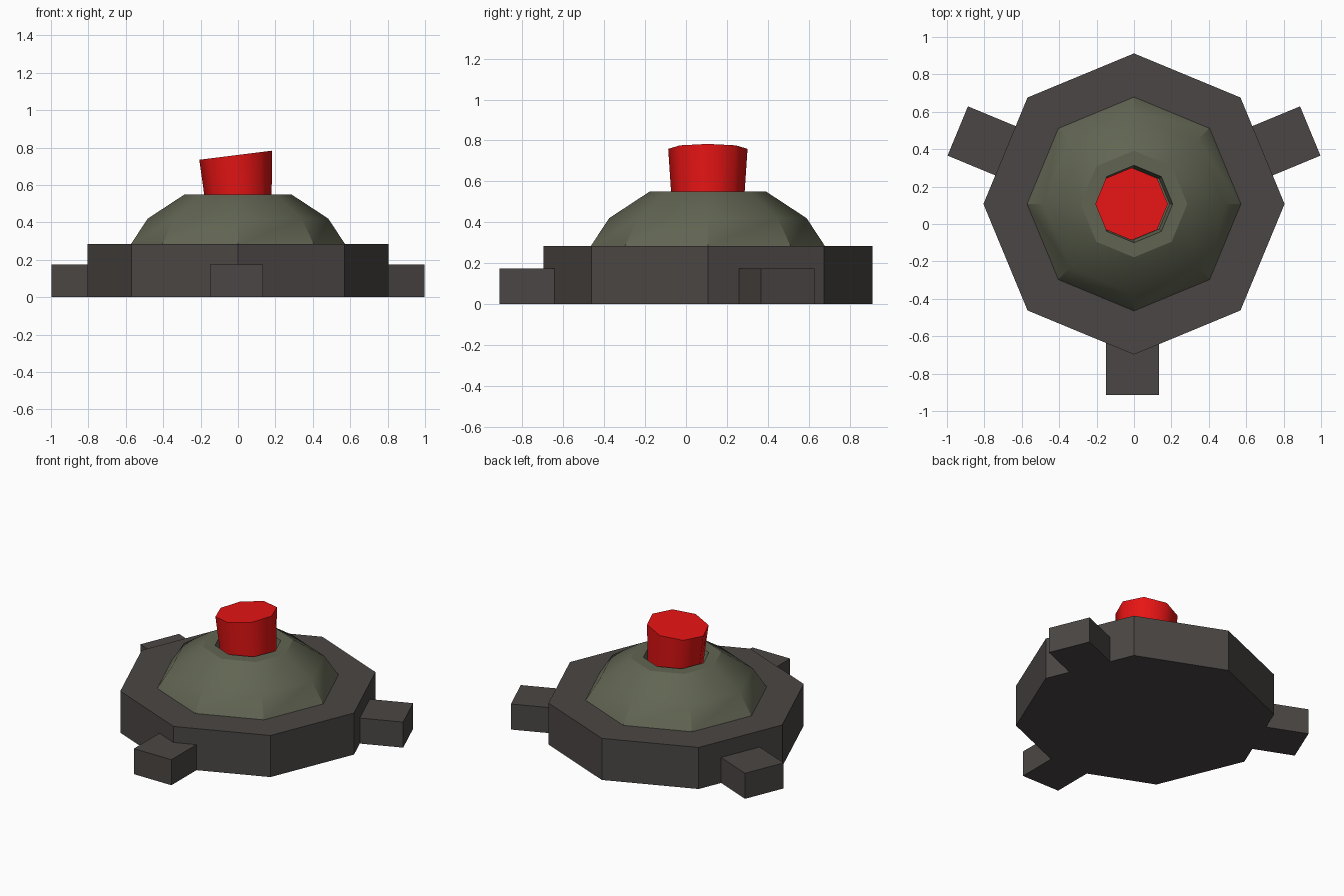
import bpy, bmesh
from math import cos, sin, pi, radians

if "Cube" in bpy.data.objects:
    bpy.data.objects.remove(bpy.data.objects["Cube"])

CY = 0.107   # body axis sits slightly behind the origin
SIDES = 8


def material(name, rgb):
    m = bpy.data.materials.new(name)
    m.diffuse_color = (*rgb, 1)
    m.use_nodes = True
    m.node_tree.nodes["Principled BSDF"].inputs["Base Color"].default_value = m.diffuse_color
    return m


def finish(name, bm, mat, smooth=False):
    bmesh.ops.recalc_face_normals(bm, faces=bm.faces)
    mesh = bpy.data.meshes.new(name)
    bm.to_mesh(mesh)
    bm.free()
    mesh.materials.append(mat)
    ob = bpy.data.objects.new(name, mesh)
    bpy.context.collection.objects.link(ob)
    if smooth:
        bpy.ops.object.select_all(action='DESELECT')
        ob.select_set(True)
        bpy.context.view_layer.objects.active = ob
        bpy.ops.object.shade_smooth_by_angle(angle=radians(46 if name == "button" else 30))
    return ob


def loft(name, rings, mat, smooth=False):
    """Octagonal loft; each ring is (radius, z, x offset, z slope along x)."""
    bm = bmesh.new()
    loops = []
    for r, z, ox, slope in rings:
        pts = [(r * cos(2 * pi * i / SIDES), r * sin(2 * pi * i / SIDES)) for i in range(SIDES)]
        loops.append([bm.verts.new((ox + x, CY + y, z + slope * x)) for x, y in pts])
    for a, b in zip(loops, loops[1:]):
        for i in range(SIDES):
            j = (i + 1) % SIDES
            bm.faces.new((a[i], a[j], b[j], b[i]))
    bm.faces.new(loops[0])
    bm.faces.new(loops[-1])
    return finish(name, bm, mat, smooth)


def foot(name, angle, shift=0.0):
    """Block sticking out of the base in the given direction."""
    bm = bmesh.new()
    bmesh.ops.create_cube(bm, size=1)
    inner, outer, width, height = 0.6, 1.02, 0.285, 0.175
    for v in bm.verts:
        v.co.x = inner if v.co.x < 0 else outer
        v.co.y = v.co.y * width + shift
        v.co.z = 0 if v.co.z < 0 else height
    ob = finish(name, bm, dark)
    ob.location.y = CY
    ob.rotation_euler.z = radians(angle)
    return ob


dark = material("dark_metal", (0.07, 0.062, 0.058))
green = material("olive", (0.12, 0.13, 0.085))
red = material("red", (0.8, 0.007, 0.007))

# Octagonal base slab
loft("base", [(0.805, 0, 0, 0), (0.805, 0.285, 0, 0)], dark)

# Three feet around the base
foot("front_foot", -90, -0.008)
foot("right_foot", 22.5)
foot("left_foot", 157.5)

# Dome with a flat rim and a socket for the button
loft("dome", [(0.575, 0.28, 0, 0), (0.483, 0.42, 0, 0), (0.285, 0.55, 0, 0),
              (0.207, 0.55, 0, 0), (0.19, 0.47, 0, 0)], green, True)

# Button with a slanted top
loft("button", [(0.174, 0.46, 0.006, 0), (0.194, 0.759, -0.013, 0.125)], red, True)
